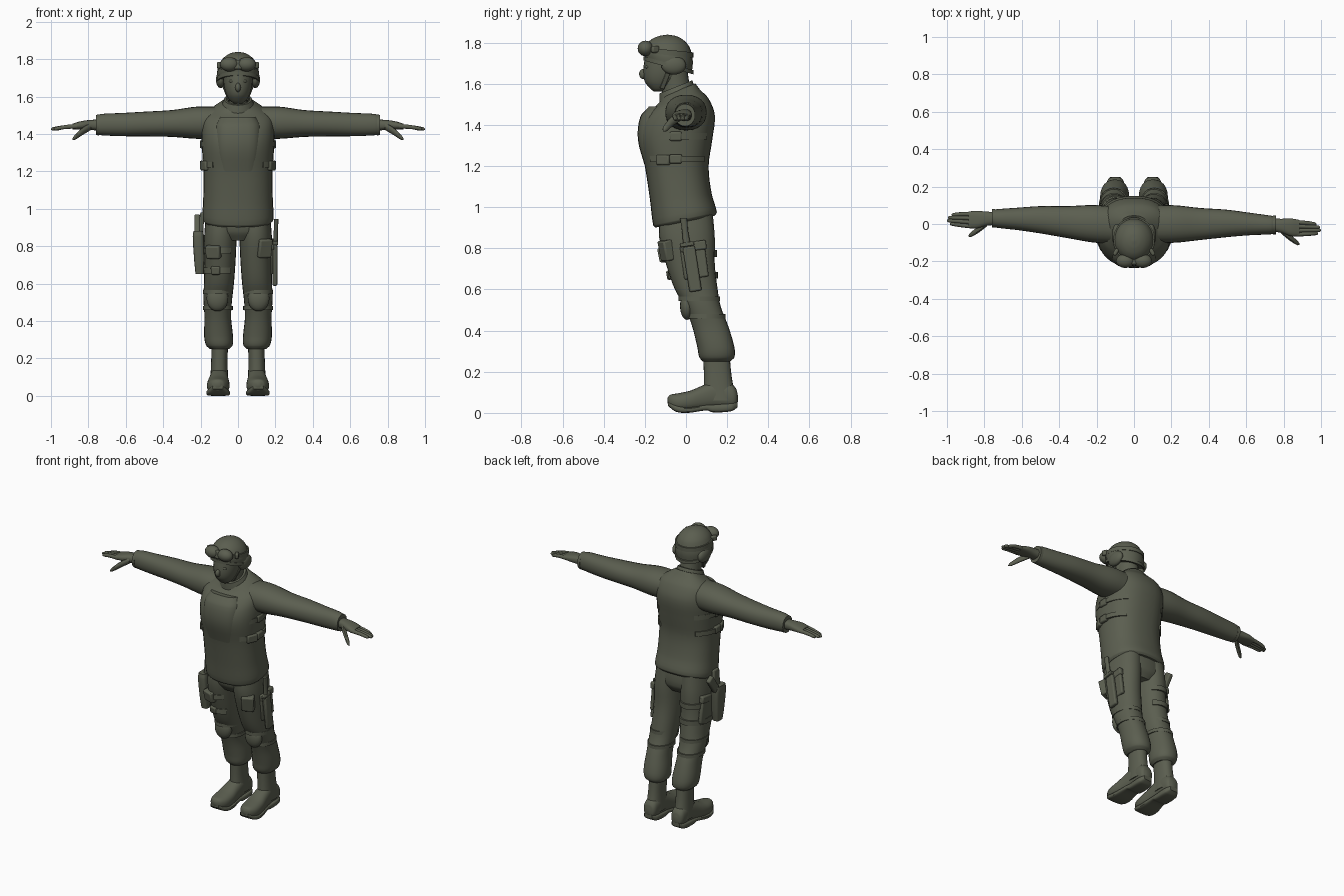
import bpy, bmesh, math
from mathutils import Vector, Matrix

cube = bpy.data.objects.get("Cube")
if cube:
    bpy.data.objects.remove(cube, do_unlink=True)

olive = bpy.data.materials.new("dark olive cloth")
olive.use_nodes = True
COLOUR = (.105, .113, .08, 1)
olive.diffuse_color = COLOUR
shader = next(n for n in olive.node_tree.nodes if n.type == 'BSDF_PRINCIPLED')
shader.inputs["Base Color"].default_value = COLOUR
shader.inputs["Roughness"].default_value = .8
parts = []
SIDES = (("left", 1), ("right", -1))


def finish(name, bm):
    bmesh.ops.recalc_face_normals(bm, faces=bm.faces)
    mesh = bpy.data.meshes.new(name)
    bm.to_mesh(mesh)
    bm.free()
    mesh.materials.append(olive)
    obj = bpy.data.objects.new(name, mesh)
    bpy.context.collection.objects.link(obj)
    parts.append(obj)
    return obj


def smooth_rings(rings, steps):
    """Hermite interpolation of ring values along the first coordinate."""
    def slope(i, k):
        a, b = rings[max(i - 1, 0)], rings[min(i + 1, len(rings) - 1)]
        return (b[k] - a[k]) / (b[0] - a[0])
    out = []
    for i in range(len(rings) - 1):
        a, b = rings[i], rings[i + 1]
        d = b[0] - a[0]
        for j in range(steps):
            u = j / steps
            h = u * u * (3 - 2 * u)
            row = [a[0] + d * u]
            for k in range(1, len(a)):
                row.append(a[k] * (1 - h) + b[k] * h + d * slope(i, k) * u * (1 - u) ** 2
                           - d * slope(i + 1, k) * u * u * (1 - u))
            out.append(row)
    return out + [list(rings[-1])]


def loft(name, rings, axis="z", side=1, power=2, count=24, steps=4, shear=0):
    """Rings are (along, centre a, centre b, radius a, radius b, optional tilt)."""
    bm = bmesh.new()
    loops = []
    for t, ca, cb, ra, rb, *tilt in smooth_rings(rings, steps):
        loop = []
        for i in range(count):
            w = math.tau * i / count
            c, s = math.cos(w), math.sin(w)
            a = max(ra, .002) * math.copysign(abs(c) ** (2 / power), c)
            b = max(rb, .002) * math.copysign(abs(s) ** (2 / power), s)
            if axis == "z":
                p = (ca + a, cb + b, t + (tilt[0] * b if tilt else 0))
            elif axis == "x":
                p = (t, ca + a + shear * (t - .2), cb + b)
            else:
                p = (ca + a, t, cb + b)
            loop.append(bm.verts.new((p[0] * side, p[1], p[2])))
        loops.append(loop)
    for low, high in zip(loops, loops[1:]):
        for i in range(count):
            j = (i + 1) % count
            bm.faces.new((low[i], low[j], high[j], high[i]))
    bm.faces.new(loops[0])
    bm.faces.new(loops[-1])
    return finish(name, bm)


def box(name, loc, size, tilt=(0, 0, 0), side=1, bevel=.008):
    bm = bmesh.new()
    bmesh.ops.create_cube(bm, size=1)
    turn = Matrix.Identity(4)
    for angle, ax in zip(tilt, "XYZ"):
        turn = Matrix.Rotation(math.radians(angle), 4, ax) @ turn
    bm.transform(Matrix.Translation(loc) @ turn @ Matrix.Diagonal((*size, 1)))
    bm.transform(Matrix.Diagonal((side, 1, 1, 1)))
    obj = finish(name, bm)
    mod = obj.modifiers.new("rounded", 'BEVEL')
    mod.width, mod.segments = bevel, 2
    return obj


def ball(name, loc, size, side=1):
    bm = bmesh.new()
    bmesh.ops.create_uvsphere(bm, u_segments=20, v_segments=12, radius=1)
    bm.transform(Matrix.Translation((loc[0] * side, loc[1], loc[2])) @ Matrix.Diagonal((*size, 1)))
    return finish(name, bm)


def band(name, centre, radii, arc, height, side=1, tilt=0, thick=.012):
    """Strap following an ellipse between two angles in degrees (front is -90)."""
    bm = bmesh.new()
    rows = []
    for i in range(25):
        w = math.radians(arc[0] + (arc[1] - arc[0]) * i / 24)
        pair = []
        for grow, up in ((0, -1), (0, 1), (thick, 1), (thick, -1)):
            x = (radii[0] + grow) * math.cos(w)
            y = (radii[1] + grow) * math.sin(w)
            z = centre[2] + tilt * y + up * height / 2
            pair.append(bm.verts.new(((centre[0] + x) * side, centre[1] + y, z)))
        rows.append(pair)
    for a, b in zip(rows, rows[1:]):
        for k in range(4):
            m = (k + 1) % 4
            bm.faces.new((a[k], a[m], b[m], b[k]))
    bm.faces.new(rows[0])
    bm.faces.new(rows[-1])
    return finish(name, bm)


# Torso: padded jacket, chest panel, collar
loft("jacket", [(.93, 0, -.005, .178, .145, .2), (.945, 0, -.005, .19, .155, .2),
                (1.05, 0, -.025, .186, .15, .1), (1.2, 0, -.045, .185, .155, 0),
                (1.33, 0, -.05, .193, .178, 0), (1.43, 0, -.037, .195, .177, .1),
                (1.5, 0, -.03, .18, .14, .2), (1.54, 0, -.03, .13, .1, .3),
                (1.57, 0, -.035, .08, .08, .4)], power=2.4, count=32)
loft("chest_panel", [(1.2, 0, -.1, .115, .1), (1.33, 0, -.1, .13, .134),
                     (1.44, 0, -.1, .125, .122), (1.49, 0, -.09, .1, .09)], power=3.2)
loft("collar", [(1.53, 0, -.04, .095, .09, .4), (1.56, 0, -.045, .085, .085, .4),
                (1.585, 0, -.05, .074, .08, .4)])
loft("hips", [(.83, 0, .005, .09, .1), (.88, 0, .003, .165, .13), (1, 0, -.005, .17, .13)], power=2.4)

# Head: masked face, neck, helmet, goggles
loft("neck", [(1.5, 0, -.035, .07, .075), (1.58, 0, -.05, .062, .07), (1.68, 0, -.07, .064, .075)])
loft("masked_face", [(1.562, 0, -.135, .02, .02), (1.575, 0, -.13, .04, .042), (1.61, 0, -.12, .062, .08),
                     (1.66, 0, -.11, .076, .098), (1.73, 0, -.1, .082, .1)])
ball("nose", (0, -.208, 1.648), (.015, .02, .024))
loft("helmet", [(1.685, 0, -.085, .108, .113, -.28), (1.735, 0, -.085, .111, .118, -.2),
                (1.785, 0, -.085, .094, .104, -.1), (1.815, 0, -.087, .068, .077, -.05),
                (1.833, 0, -.09, .035, .04, 0), (1.839, 0, -.09, .004, .004, 0)])
band("helmet_rim", (0, -.085, 1.69), (.105, .113), (0, 360), .02, tilt=-.28, thick=.008)
band("goggle_strap", (0, -.085, 1.752), (.103, .113), (-50, 230), .026, tilt=-.1, thick=.008)
box("goggle_bridge", (0, -.205, 1.77), (.06, .03, .05), (-10, 0, 0))
for word, s in SIDES:
    ball("goggle_lens_" + word, (.046, -.197, 1.772), (.05, .038, .038), s)
    box("goggle_clip_" + word, (.097, -.15, 1.768), (.022, .04, .034), (0, 0, 30), s)
    ball("ear_flap_" + word, (.092, -.06, 1.69), (.026, .06, .045), s)
    box("chin_strap_" + word, (.066, -.1, 1.62), (.008, .022, .1), (-20, 22, 0), s, .003)
    ball("eye_" + word, (.032, -.187, 1.682), (.016, .012, .009), s)

# Arms and hands
for word, s in SIDES:
    lean = 0 if s > 0 else .065
    loft("sleeve_" + word, [(.1, 0, 1.46, .1, .085), (.22, 0, 1.46, .1, .086), (.35, 0, 1.456, .086, .072),
                            (.5, .003, 1.453, .073, .066), (.62, 0, 1.45, .06, .062),
                            (.73, -.005, 1.45, .05, .057), (.757, -.005, 1.448, .045, .05)],
         "x", s, 2.2, shear=lean)
    loft("cuff_" + word, [(.742, -.005, 1.448, .05, .056), (.76, -.005, 1.448, .05, .054)], "x", s, shear=lean)
    loft("palm_" + word, [(.73, -.005, 1.447, .034, .03), (.79, -.01, 1.448, .038, .027),
                          (.84, -.018, 1.446, .047, .022), (.885, -.022, 1.44, .044, .015)],
         "x", s, 2.5, shear=lean)
    for i, reach in enumerate((.975, .995, 1, .985)):
        y = .01 - .022 * i
        end = y * .75 - .008
        loft(f"finger_{word}_{i}", [(.86, y, 1.442, .012, .013), (.93, (y + end) / 2, 1.436, .011, .011),
                                    (reach - .008, end, 1.427, .009, .009), (reach, end, 1.426, .003, .003)],
             "x", s, count=10, shear=lean)
    loft("thumb_" + word, [(.785, -.03, 1.442, .02, .02), (.83, -.07, 1.415, .017, .02),
                           (.872, -.1, 1.382, .013, .014), (.885, -.108, 1.372, .004, .004)],
         "x", s, count=12, shear=lean)

# Legs, knee pads, boots
for word, s in SIDES:
    loft("trouser_" + word, [(.97, .085, 0, .086, .13), (.85, .094, .005, .087, .135), (.72, .097, .022, .084, .118),
                             (.6, .102, .05, .08, .104), (.52, .108, .08, .077, .088), (.42, .108, .118, .071, .088),
                             (.32, .104, .145, .077, .09), (.27, .1, .15, .071, .085),
                             (.25, .098, .148, .052, .066)], side=s, power=2.2)
    ball("knee_pad_" + word, (.11, .005, .52), (.058, .034, .068), s)
    for z, y, r in ((.555, .065, .097), (.47, .1, .089)):
        band(f"knee_strap_{word}_{z}", (.108, y, z), (.073, r - .003), (0, 360), .022, s, thick=.007)
    loft("boot_shaft_" + word, [(.28, .097, .148, .044, .064), (.17, .1, .155, .044, .068),
                                (.06, .1, .165, .05, .08)], side=s, power=2.3)
    loft("boot_foot_" + word, [(-.09, .108, .06, .012, .012), (-.08, .108, .057, .034, .03),
                               (-.04, .107, .052, .056, .043), (.02, .105, .058, .06, .05),
                               (.08, .103, .073, .053, .06), (.15, .1, .09, .047, .07),
                               (.22, .1, .082, .045, .06), (.245, .1, .075, .034, .04),
                               (.252, .1, .07, .012, .015)], "y", s, 2.4)
    loft("boot_sole_" + word, [(-.088, .108, .045, .028, .01), (-.05, .107, .022, .057, .016),
                               (.01, .105, .014, .063, .014), (.1, .102, .026, .05, .014),
                               (.13, .1, .022, .05, .019), (.22, .1, .028, .048, .02),
                               (.25, .1, .04, .028, .014)], "y", s, 4)
    box("cargo_pocket_" + word, (.175, .04, .74), (.025, .12, .17), (8, 0, 0), s)
    box("pocket_flap_" + word, (.178, .035, .81), (.03, .128, .045), (8, 0, 0), s)

# Side straps and buckles on the jacket
for word, s in SIDES:
    for z, r in ((1.345, .178), (1.235, .161)):
        band(f"side_strap_{word}_{z}", (0, -.045, z), (.188, r), (-48, 50), .03, s, thick=.014)
        box(f"strap_buckle_{word}_{z}", (.19, -.05, z), (.028, .06, .045), (0, 0, 0), s)
    box("side_pouch_" + word, (.177, -.11, 1.23), (.03, .07, .05), (0, 0, -25), s)

# Left thigh: knife in a sheath
box("knife_sheath", (.197, .03, .7), (.026, .06, .22), (9, 0, 0))
box("knife_guard", (.2, .005, .82), (.03, .07, .02), (9, 0, 0), bevel=.004)
loft("knife_handle", [(.82, .2, .004, .013, .018), (.88, .202, -.004, .011, .015), (.945, .205, -.012, .012, .017)])
box("left_thigh_pouch", (.14, -.095, .79), (.075, .05, .1), (12, 0, 25))

# Right thigh: holster with grip and leg straps
box("holster_hanger", (-.195, -.03, .92), (.024, .06, .12), (0, 4, 0))
loft("holster", [(.65, -.205, -.035, .022, .03), (.72, -.207, -.035, .027, .04),
                 (.85, -.212, -.035, .03, .05), (.88, -.212, -.035, .026, .046)], power=4)
box("pistol_grip", (-.218, .035, .91), (.03, .05, .12), (-35, 0, 0))
box("right_thigh_pouch", (-.13, -.1, .77), (.08, .05, .07), (12, 0, -20))
for z, y, r in ((.775, .015, .126), (.67, .033, .112)):
    band(f"thigh_strap_{z}", (.098, y, z), (.084, r), (-130, 130), .032, -1, thick=.01)
    box(f"thigh_buckle_{z}", (-.12, y - r, z), (.05, .025, .045), (10, 0, -10))

# Smooth shading with crisp edges
bpy.ops.object.select_all(action='DESELECT')
for obj in parts:
    obj.select_set(True)
bpy.context.view_layer.objects.active = parts[0]
bpy.ops.object.shade_smooth_by_angle(angle=math.radians(40))
